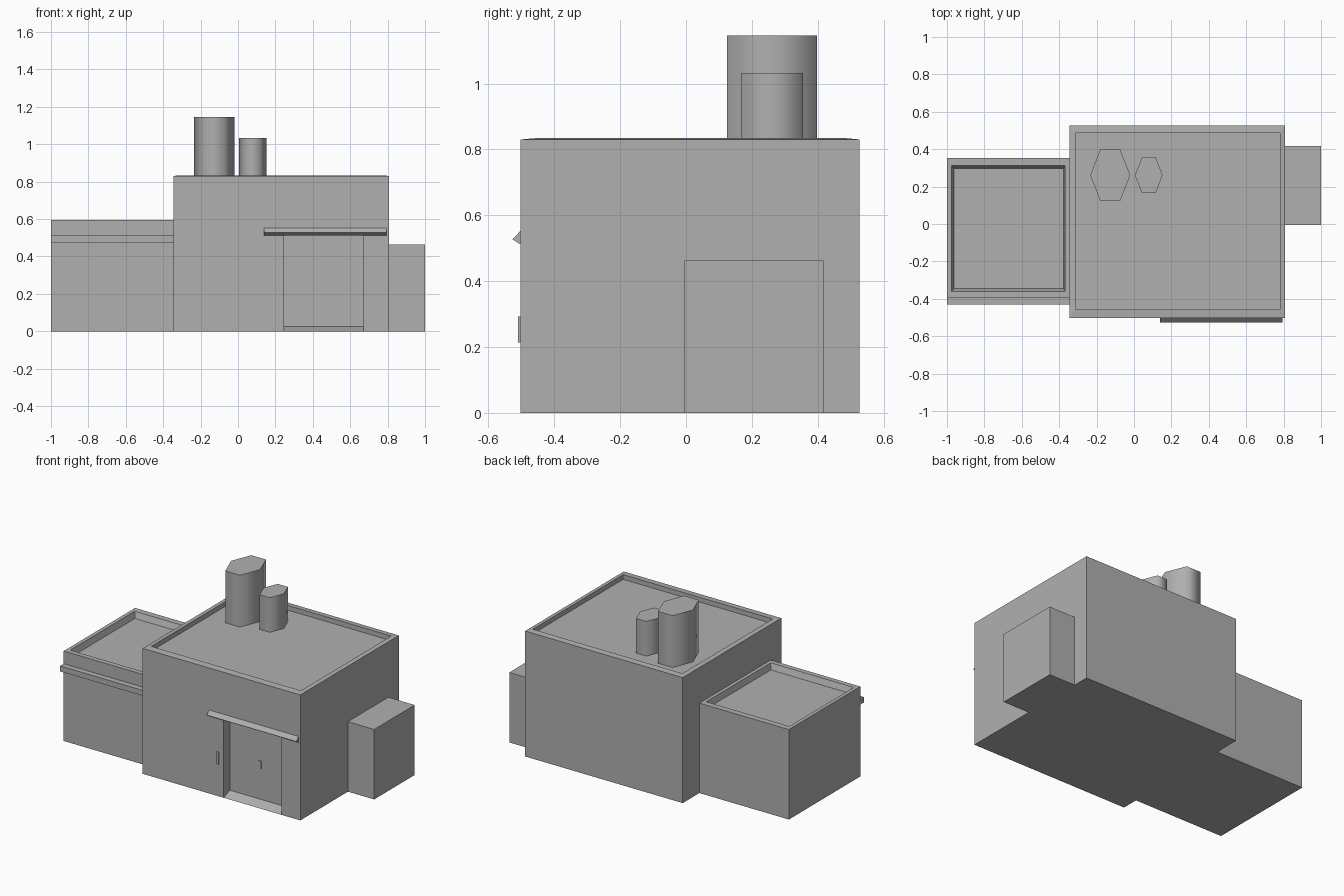
import bpy, bmesh, math

if "Cube" in bpy.data.objects:
    bpy.data.objects.remove(bpy.data.objects["Cube"])

# Mid grey for every part
grey = bpy.data.materials.new("mid_grey")
grey.diffuse_color = (0.434, 0.434, 0.434, 1)
grey.use_nodes = True
grey.node_tree.nodes["Principled BSDF"].inputs["Base Color"].default_value = grey.diffuse_color


def make_object(name, bm):
    bmesh.ops.recalc_face_normals(bm, faces=bm.faces[:])
    mesh = bpy.data.meshes.new(name)
    bm.to_mesh(mesh)
    bm.free()
    mesh.materials.append(grey)
    ob = bpy.data.objects.new(name, mesh)
    bpy.context.collection.objects.link(ob)
    return ob


def rect(bm, x0, x1, y0, y1, z):
    return [bm.verts.new((x, y, z)) for x, y in ((x0, y0), (x1, y0), (x1, y1), (x0, y1))]


def stack(name, rings):
    """Closed solid through a stack of rectangles (x0, x1, y0, y1, z)."""
    bm = bmesh.new()
    loops = [rect(bm, *r) for r in rings]
    for a, b in zip(loops, loops[1:]):
        for i in range(4):
            j = (i + 1) % 4
            bm.faces.new((a[i], a[j], b[j], b[i]))
    bm.faces.new(loops[0][::-1])
    bm.faces.new(loops[-1])
    return make_object(name, bm)


def box(name, x0, x1, y0, y1, z0, z1):
    return stack(name, [(x0, x1, y0, y1, z0), (x0, x1, y0, y1, z1)])


def prism(name, profile, x0, x1):
    """Extrude a (y, z) profile along x."""
    bm = bmesh.new()
    face = bm.faces.new([bm.verts.new((x0, y, z)) for y, z in profile])
    ext = bmesh.ops.extrude_face_region(bm, geom=[face])
    moved = [v for v in ext["geom"] if isinstance(v, bmesh.types.BMVert)]
    bmesh.ops.translate(bm, verts=moved, vec=(x1 - x0, 0, 0))
    return make_object(name, bm)


def chimney(name, x, y, half_x, half_y, z0, z1):
    bpy.ops.mesh.primitive_cylinder_add(vertices=6, radius=1, depth=z1 - z0,
                                        location=(x, y, (z0 + z1) / 2))
    ob = bpy.context.object
    ob.name = name
    ob.data.materials.append(grey)
    # turn the hexagon so that its points lie on the x axis
    for v in ob.data.vertices:
        v.co.x, v.co.y = v.co.y * half_x, -v.co.x * half_y / math.cos(math.pi / 6)
    bpy.ops.object.shade_smooth_by_angle(angle=math.radians(75))
    return ob


# Main building with a sunken flat roof
main = stack("main_building", [
    (-0.345, 0.808, -0.503, 0.527, 0), (-0.345, 0.808, -0.503, 0.527, 0.83),
    (-0.314, 0.78, -0.457, 0.487, 0.834), (-0.314, 0.78, -0.457, 0.487, 0.803)])

# Door recess with a ramped threshold
cutter = prism("door_cutter", [(-0.54, -0.0142), (-0.438, 0.025), (-0.438, 0.512), (-0.54, 0.512)],
               0.247, 0.67)
cutter.hide_render = True
cut = main.modifiers.new("door_recess", "BOOLEAN")
cut.operation = "DIFFERENCE"
cut.solver = "EXACT"
cut.object = cutter
bpy.context.view_layer.objects.active = main
bpy.ops.object.modifier_apply(modifier=cut.name)
bpy.data.objects.remove(cutter)

# Left annex with a sunken roof and a front ledge
stack("left_annex", [
    (-1, -0.345, -0.393, 0.353, 0), (-1, -0.345, -0.393, 0.353, 0.595),
    (-0.975, -0.368, -0.36, 0.313, 0.595), (-0.963, -0.378, -0.346, 0.298, 0.556)])
box("annex_ledge", -1, -0.345, -0.431, -0.393, 0.475, 0.511)

# Right side block
box("side_block", 0.808, 1, -0.005, 0.418, 0, 0.463)

# Awning over the door
prism("door_awning", [(-0.527, 0.527), (-0.503, 0.552), (-0.503, 0.512)], 0.14, 0.795)

# Door hardware
box("wall_panel", 0.198, 0.214, -0.51, -0.503, 0.213, 0.293)
box("door_handle", 0.455, 0.48, -0.443, -0.438, 0.23, 0.28)

# Hexagonal chimneys
chimney("large_chimney", -0.127, 0.261, 0.107, 0.136, 0.803, 1.146)
chimney("small_chimney", 0.079, 0.261, 0.074, 0.094, 0.803, 1.032)
